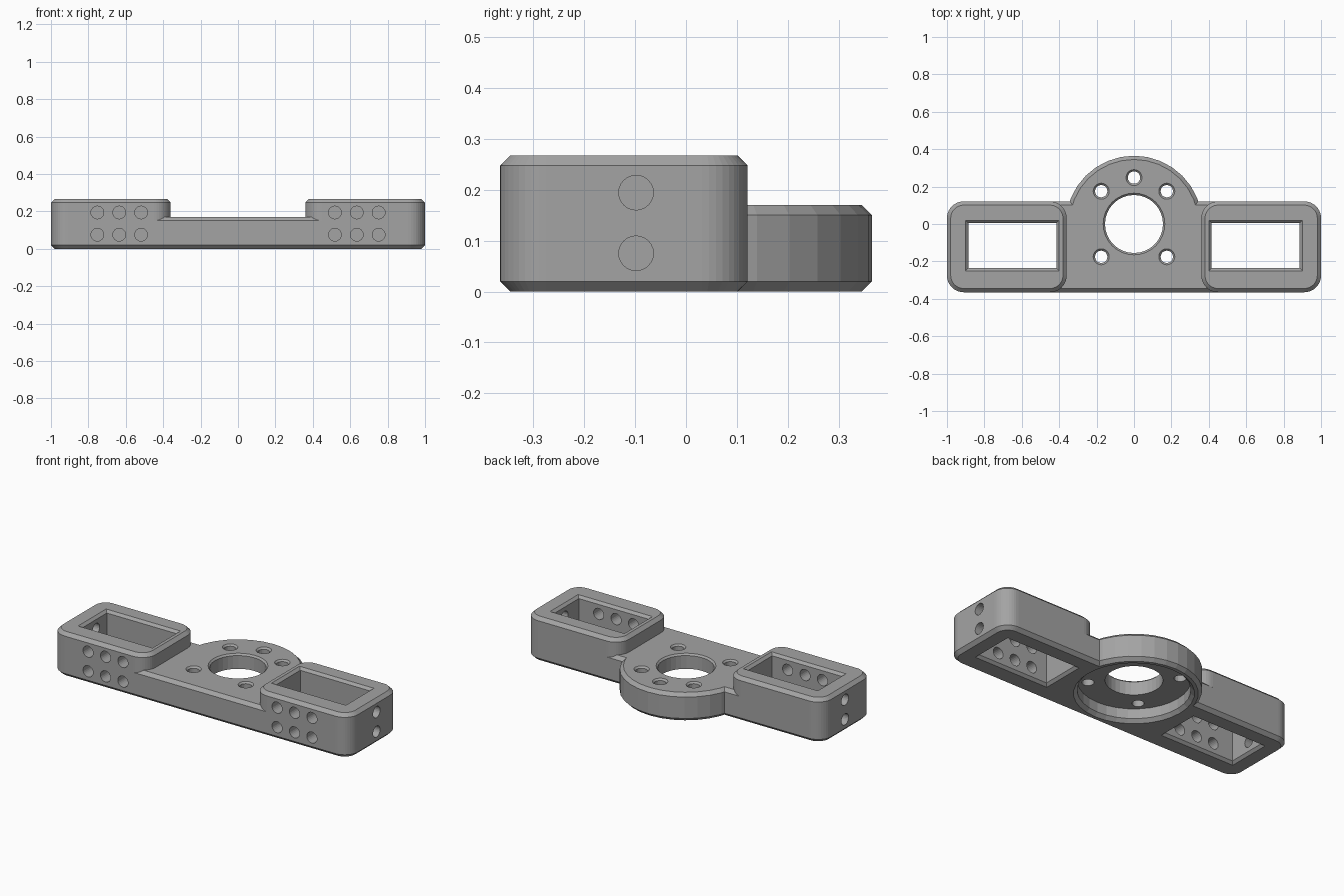
import bpy, bmesh
from math import sin, cos, pi, radians
from mathutils import Matrix

cube = bpy.data.objects.get("Cube")
if cube:
    bpy.data.objects.remove(cube, do_unlink=True)

grey = bpy.data.materials.new("mid grey")
grey.use_nodes = True
COLOR = (0.37, 0.37, 0.37, 1)
grey.diffuse_color = COLOR
grey.node_tree.nodes["Principled BSDF"].inputs["Base Color"].default_value = COLOR


def outline(x, y, hx, hy, r, segs):
    """Rounded rectangle; a zero core makes a circle, zero segs square corners."""
    pts = []
    for k, (sx, sy) in enumerate([(1, 1), (-1, 1), (-1, -1), (1, -1)]):
        cx, cy = x + sx * hx, y + sy * hy
        if segs == 0:
            pts.append((cx + sx * r, cy + sy * r))
            continue
        last = segs if hx + hy == 0 else segs + 1
        for i in range(last):
            a = (k + i / segs) * pi / 2
            pts.append((cx + r * cos(a), cy + r * sin(a)))
    return pts


def slab(name, center, core, segs, layers, matrix=None):
    """Loft the outline through (height, radius) layers."""
    bm = bmesh.new()
    rings = [[bm.verts.new((px, py, z)) for px, py in outline(*center, *core, r, segs)]
             for z, r in layers]
    for low, high in zip(rings, rings[1:]):
        for i in range(len(low)):
            j = (i + 1) % len(low)
            bm.faces.new((low[i], low[j], high[j], high[i]))
    bm.faces.new(rings[0][::-1])
    bm.faces.new(rings[-1])
    if matrix:
        bm.transform(matrix)
    mesh = bpy.data.meshes.new(name)
    bm.to_mesh(mesh)
    bm.free()
    mesh.materials.append(grey)
    ob = bpy.data.objects.new(name, mesh)
    bpy.context.collection.objects.link(ob)
    return ob


def chamfered(height, r, c=0.02):
    return [(0, r - c), (c, r), (height - c, r), (height, r - c)]


def circle(name, x, y, segs, layers, matrix=None):
    return slab(name, (x, y), (0, 0), segs, layers, matrix)


def combine(target, tool, operation):
    mod = target.modifiers.new(operation, 'BOOLEAN')
    mod.operation = operation
    mod.solver = 'EXACT'
    mod.object = tool
    bpy.context.view_layer.objects.active = target
    bpy.ops.object.modifier_apply(modifier=mod.name)
    bpy.data.objects.remove(tool, do_unlink=True)


MID_Y, HALF_Y, CORNER = -0.122, 0.243, 0.09
TOP, PLATE = 0.267, 0.17

# Centre plate, with the mounting disc and the two end frames joined to it
bracket = slab("mounting_bracket", (0, MID_Y), (0.61, HALF_Y - CORNER), 10,
               chamfered(PLATE, CORNER))
combine(bracket, circle("disc", 0, 0, 8, chamfered(PLATE, 0.365)), 'UNION')
for s in (-1, 1):
    combine(bracket, slab("end_frame", (s * 0.68, MID_Y),
                          (0.32 - CORNER, HALF_Y - CORNER), 10,
                          chamfered(TOP, CORNER)), 'UNION')

cutters = []
# Round recess under the disc and the bore through it
cutters.append(circle("recess", 0, 0, 8, [(-0.02, 0.345), (0.02, 0.305), (0.08, 0.305)]))
cutters.append(circle("bore", 0, 0, 8, [(-0.1, 0.155), (PLATE - 0.01, 0.155), (PLATE + 0.01, 0.175)]))

# Screw holes around the bore
for angle in (45, 90, 135, 225, 315):
    a = radians(angle)
    cutters.append(circle("screw_hole", 0.248 * cos(a), 0.248 * sin(a), 5,
                          [(0.03, 0.033), (PLATE - 0.01, 0.033), (PLATE + 0.01, 0.053)]))

for s in (-1, 1):
    # Square-cornered pocket with bevelled rims
    c = 0.015
    cutters.append(slab("pocket", (s * 0.65, -0.115), (0.185, 0.07), 0,
                        [(-c, 0.05 + 2 * c), (c, 0.05), (TOP - c, 0.05), (TOP + c, 0.05 + 2 * c)]))
    for z in (0.075, 0.194):
        # Holes through the front wall
        for x in (0.518, 0.635, 0.752):
            place = Matrix.Translation((s * x, -0.15, z)) @ Matrix.Rotation(pi / 2, 4, 'X')
            cutters.append(circle("front_hole", 0, 0, 6, [(0, 0.034), (0.3, 0.034)], place))
        # Holes through the end wall
        place = Matrix.Translation((s * 0.8, -0.098, z)) @ Matrix.Rotation(s * pi / 2, 4, 'Y')
        cutters.append(circle("end_hole", 0, 0, 6, [(0, 0.034), (0.3, 0.034)], place))

for tool in cutters:
    combine(bracket, tool, 'DIFFERENCE')
